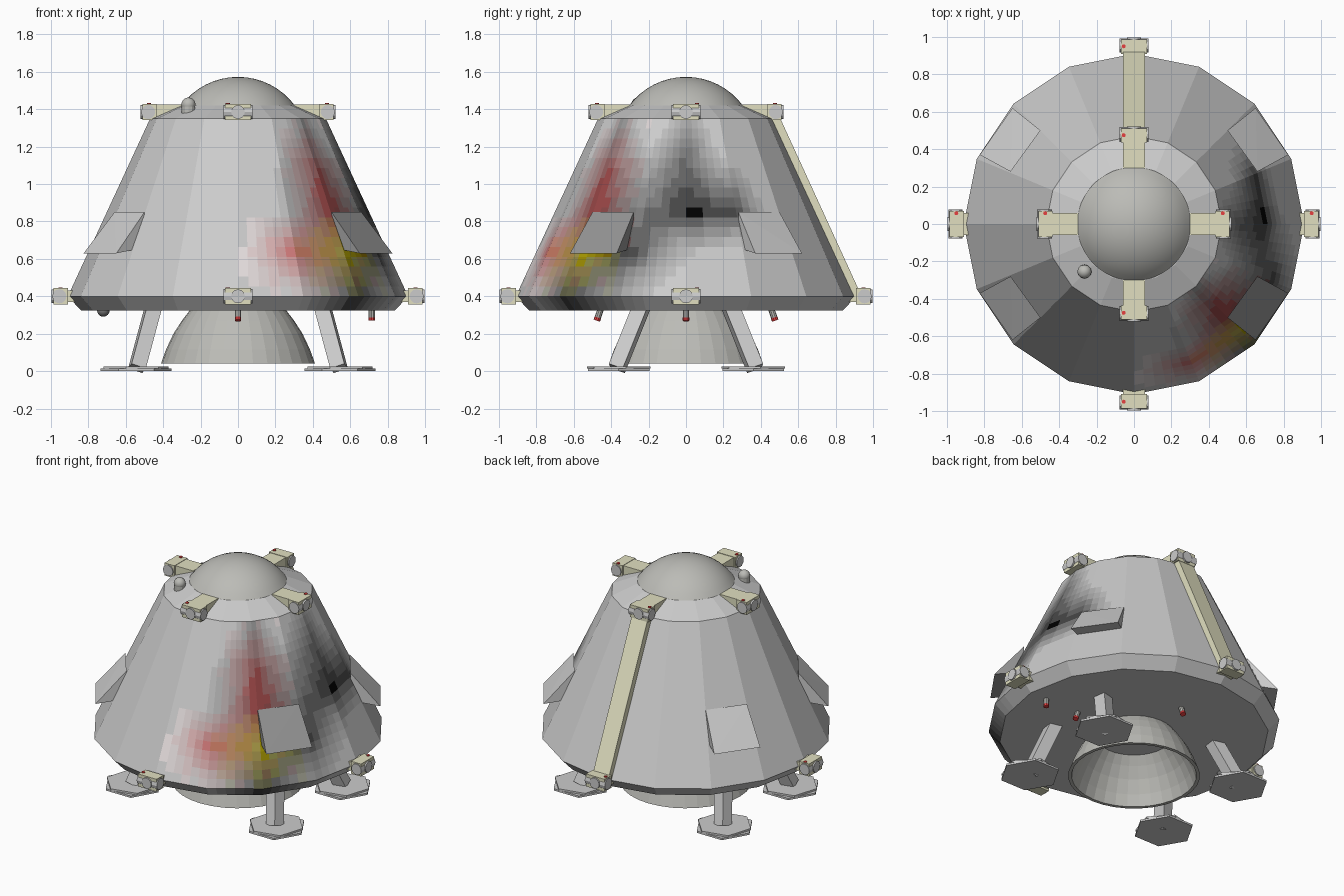
import bpy, bmesh, math
from mathutils import Vector, Matrix

if "Cube" in bpy.data.objects:
    bpy.data.objects.remove(bpy.data.objects["Cube"])

mats = {}


def paint(col):
    """One material per rounded colour."""
    key = tuple(round(c, 2) for c in col)
    if key not in mats:
        m = bpy.data.materials.new("paint_%d" % len(mats))
        m.diffuse_color = (*key, 1)
        m.use_nodes = True
        m.node_tree.nodes["Principled BSDF"].inputs["Base Color"].default_value = m.diffuse_color
        mats[key] = m
    return mats[key]


CREAM = (0.75, 0.74, 0.53)
METAL = (0.5, 0.5, 0.47)
PALE = (0.75, 0.75, 0.77)
RED = (0.8, 0.05, 0.05)


def finish(name, bm, col=None, smooth=False, recalc=True):
    if recalc:
        bmesh.ops.recalc_face_normals(bm, faces=bm.faces[:])
    me = bpy.data.meshes.new(name)
    bm.to_mesh(me)
    bm.free()
    ob = bpy.data.objects.new(name, me)
    bpy.context.collection.objects.link(ob)
    if col:
        me.materials.append(paint(col))
    for p in me.polygons:
        p.use_smooth = smooth
    return ob


def lathe(name, prof, n, col=None, smooth=False, closed=False):
    bm = bmesh.new()
    rings = [[bm.verts.new((r * math.cos(2 * math.pi * i / n), r * math.sin(2 * math.pi * i / n), z))
              for i in range(n)] for r, z in prof]
    pairs = list(zip(rings, rings[1:])) + ([(rings[-1], rings[0])] if closed else [])
    for a, b in pairs:
        for i in range(n):
            j = (i + 1) % n
            bm.faces.new((a[i], a[j], b[j], b[i]))
    if not closed:
        bmesh.ops.remove_doubles(bm, verts=bm.verts[:], dist=1e-5)
    return finish(name, bm, col, smooth)


def hull(name, pts, col=None):
    bm = bmesh.new()
    vs = [bm.verts.new(p) for p in pts]
    bmesh.ops.convex_hull(bm, input=vs)
    bmesh.ops.dissolve_limit(bm, angle_limit=0.01, verts=bm.verts[:], edges=bm.edges[:])
    return finish(name, bm, col)


def rod(name, p, q, r, n=12, col=None, spin=0):
    p, q = Vector(p), Vector(q)
    d = q - p
    m = Matrix.Translation((p + q) / 2) @ d.to_track_quat('Z', 'Y').to_matrix().to_4x4() @ Matrix.Rotation(spin, 4, 'Z')
    bm = bmesh.new()
    bmesh.ops.create_cone(bm, cap_ends=True, segments=n, radius1=r, radius2=r, depth=d.length, matrix=m)
    return finish(name, bm, col)


def ball(name, c, r, col):
    bm = bmesh.new()
    bmesh.ops.create_uvsphere(bm, u_segments=12, v_segments=8, radius=r, matrix=Matrix.Translation(c))
    return finish(name, bm, col, True)


# Scorch colours: columns every 22.5 degrees from the front, rows by height
def g(v):
    return (v, v, v)


L = g(0.8)
ROWS = [0.4, 0.63, 0.85, 1.1, 1.35]
SCORCH = [
    [L, g(.6), g(.04), g(.4), L, L, L],
    [L, (.6, .15, .15), (.38, .32, .02), g(.03), g(.5), g(.7), L],
    [L, g(.45), (.3, .03, .03), g(.2), g(.02), g(.04), L],
    [L, g(.5), (.32, .07, .07), g(.4), g(.12), g(.5), L],
    [L, L, g(.3), L, g(.35), L, L]]


def scorch(deg, z):
    u = ((deg + 90) % 360) / 22.5
    if u >= 6:
        return L
    i = int(u)
    fu = u - i
    z = min(max(z, 0.4), 1.349)
    k = max(n for n in range(4) if ROWS[n] <= z)
    fz = (z - ROWS[k]) / (ROWS[k + 1] - ROWS[k])
    mix = lambda a, b, f: Vector(a).lerp(Vector(b), f)
    c = mix(mix(SCORCH[k][i], SCORCH[k][i + 1], fu), mix(SCORCH[k + 1][i], SCORCH[k + 1][i + 1], fu), fz)
    return tuple(round(v * 16) / 16 for v in c) if (c - Vector(L)).length > 0.05 else L


# Sixteen-sided hull cone, split finely so that the scorch can fade
SUB, N = 6, 16
levels = [(0.84, 0.325)] + [(0.91 - 0.44 * t / 18, 0.4 + 0.95 * t / 18) for t in range(19)]
levels += [(0.31, 1.42)]
bm = bmesh.new()
rings = []
for r, z in levels:
    ring = []
    for i in range(N * SUB):
        k, f = divmod(i, SUB)
        a, b = [Vector((r * math.cos(t), r * math.sin(t), z)) for t in (k * math.pi / 8, (k + 1) * math.pi / 8)]
        ring.append(bm.verts.new(a.lerp(b, f / SUB)))
    rings.append(ring)
for a, b in zip(rings, rings[1:]):
    for i in range(N * SUB):
        j = (i + 1) % (N * SUB)
        bm.faces.new((a[i], a[j], b[j], b[i]))
bm.faces.new(rings[0][::-1])
bm.faces.new(rings[-1])
body = finish("capsule_body", bm, L)
slots = {paint(L): 0}
for p in body.data.polygons:
    c = p.center
    if c.z < 0.33 or c.z > 1.36:
        continue
    m = paint(scorch(math.degrees(math.atan2(c.y, c.x)), c.z))
    if m not in slots:
        slots[m] = len(slots)
        body.data.materials.append(m)
    p.material_index = slots[m]

# Domed hatch and engine bell
R = 0.378
start = math.asin(0.305 / R)
lathe("top_dome", [(R * math.sin(start * (1 - t / 8)), 1.573 - R + R * math.cos(start * (1 - t / 8)))
                   for t in range(9)], 48, METAL, True)
lathe("engine_bell", [(0.25, 0.335), (0.30, 0.27), (0.345, 0.20), (0.385, 0.115), (0.412, 0.04),
                      (0.39, 0.04), (0.365, 0.115), (0.325, 0.20), (0.28, 0.27), (0.23, 0.335)],
      32, METAL, closed=True)

# Four wedge-shaped flaps and four legs with doubled hexagonal feet
for sx in (-1, 1):
    for sy in (-1, 1):
        tag = ("left" if sx < 0 else "right") + ("_front" if sy < 0 else "_back")
        pts = [(0.50, 0.50, 0.85), (0.66, 0.28, 0.85), (0.65, 0.62, 0.63), (0.825, 0.37, 0.63),
               (0.50, 0.50, 0.66), (0.66, 0.28, 0.66)]
        hull("flap_" + tag, [(x * sx, y * sy, z) for x, y, z in pts],
             g(0.3) if sx > 0 and sy < 0 else None)
        rod("leg_" + tag, (0.54 * sx, 0.37 * sy, 0.015), (0.45 * sx, 0.235 * sy, 0.35), 0.057, 4)
        x, y = 0.545 * sx, 0.36 * sy
        rod("foot_" + tag, (x, y, 0), (x, y, 0.013), 0.19, 6, spin=math.pi / 2)
        rod("foot_plate_" + tag, (x, y, 0.013), (x, y, 0.025), 0.178, 6, spin=math.pi / 2 + 0.22)

# Thruster pods at the top and bottom rims, on all four sides
for k, side in enumerate(("right", "back", "left", "front")):
    rot = Matrix.Rotation(k * math.pi / 2, 4, 'Z')
    P = lambda x, y, z: rot @ Vector((x, y, z))
    for lvl, r, z in (("upper", 0.475, 1.385), ("lower", 0.95, 0.40)):
        tag = lvl + "_" + side
        hull("pod_" + tag, [P(r + a, b, z + c) for a in (-0.04, 0.036) for b in (-0.07, 0.07)
                            for c in (-0.043, 0.043)], CREAM)
        rod("pod_side_nozzles_" + tag, P(r + 0.005, -0.077, z), P(r + 0.005, 0.077, z), 0.038, 12, PALE)
        rod("pod_outer_nozzle_" + tag, P(r, 0, z), P(r + 0.047, 0, z), 0.037, 12, PALE)
        c = P(r, 0, z + 0.043) + (Vector((-0.055, 0, 0)) if k % 2 else Vector((0, 0.058, 0)))
        rod("pod_lamp_" + tag, c, c + Vector((0, 0, 0.005)), 0.011, 8, RED)
    hull("pod_bracket_upper_" + side, [P(x, y, z) for y in (-0.06, 0.06) for x, z in
                                       ((0.30, 1.41), (0.30, 1.425), (0.47, 1.425), (0.47, 1.345))], CREAM)
    hull("pod_bracket_lower_" + side, [P(x, y, z) for y in (-0.06, 0.06) for x, z in
                                       ((0.86, 0.37), (0.86, 0.43), (0.93, 0.43), (0.93, 0.37))], CREAM)

# Conduit running down the back
hull("back_conduit", [(x, y, z) for x in (-0.06, 0.06) for y, z in
                      ((0.45, 1.36), (0.50, 1.36), (0.935, 0.41), (0.88, 0.41))], CREAM)

# Small sensors: knob on the top rim, dark ball and red-tipped probes underneath
rod("top_knob_stem", (-0.265, -0.255, 1.36), (-0.265, -0.255, 1.42), 0.036, 12, METAL)
ball("top_knob", (-0.265, -0.255, 1.425), 0.038, METAL)
ball("belly_sensor", (-0.72, 0, 0.325), 0.034, g(0.2))
for i, (x, y, tx, ty) in enumerate(((0, 0.455, 0, 1), (0, -0.455, 0, -1), (0.455, 0, 1, 0),
                                    (-0.455, 0, -1, 0), (0.715, 0, 0, 0))):
    a = Vector((x, y, 0.335))
    d = Vector((tx * 0.022, ty * 0.022, -0.065))
    rod("probe_%d" % i, a, a + d * 0.75, 0.017, 10, METAL)
    rod("probe_tip_%d" % i, a + d * 0.75, a + d, 0.018, 10, RED)
